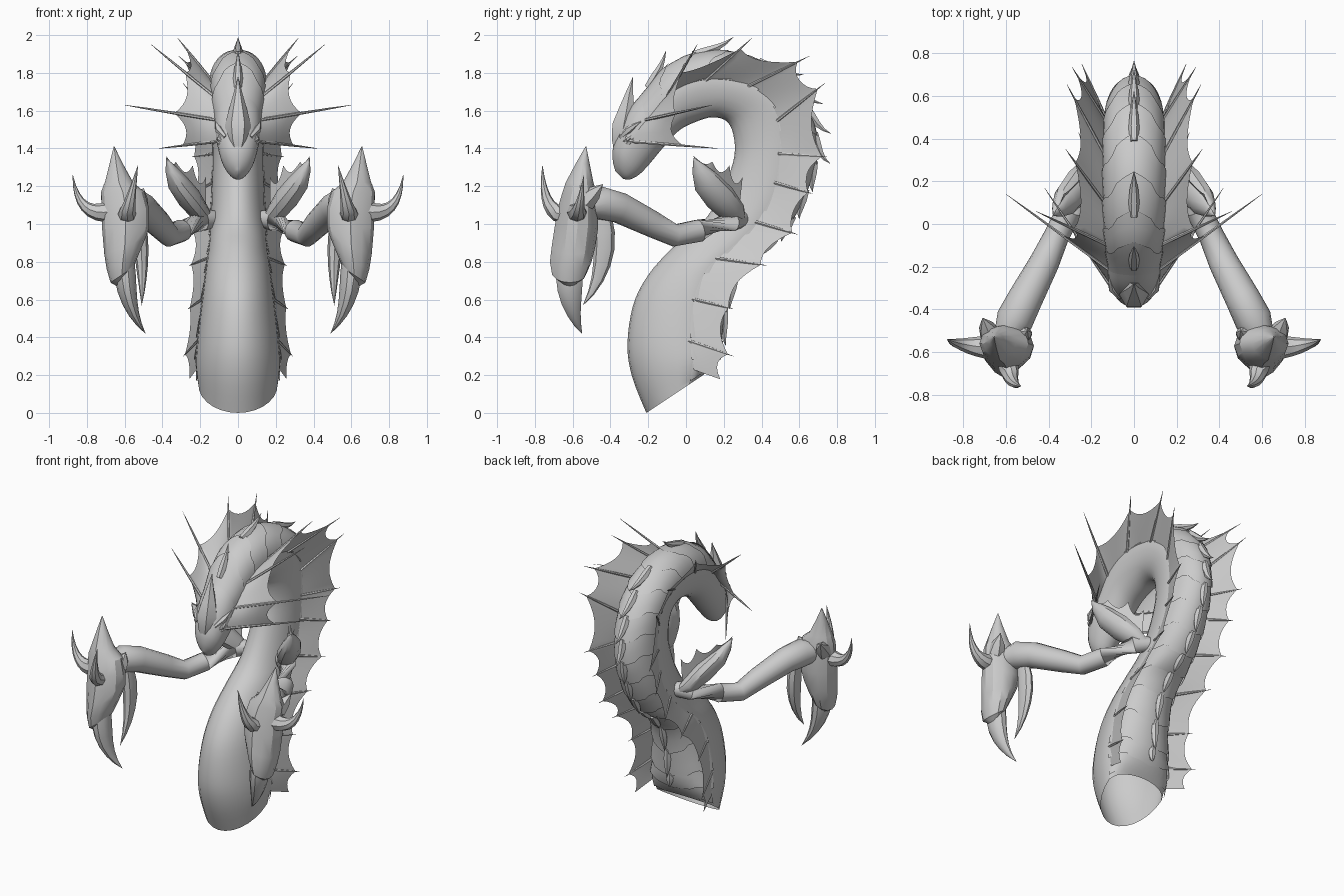
import bpy, bmesh, math
from mathutils import Vector as V

if "Cube" in bpy.data.objects:
    bpy.data.objects.remove(bpy.data.objects["Cube"])

mat = bpy.data.materials.new("stone_grey")
mat.diffuse_color = (0.6, 0.6, 0.6, 1)
mat.use_nodes = True
mat.node_tree.nodes["Principled BSDF"].inputs["Base Color"].default_value = mat.diffuse_color

# body stations: belly y,z / back y,z / half width / seam fraction
ST = [(-.21, 0, .09, .2, .21, .75), (-.285, .19, .16, .3, .225, .7), (-.31, .36, .19, .42, .215, .65),
      (-.28, .57, .23, .64, .19, .62), (-.2, .73, .32, .8, .17, .6), (-.07, .875, .45, .89, .155, .6),
      (.08, 1.0, .56, 1.02, .145, .6), (.18, 1.15, .64, 1.18, .14, .6), (.25, 1.33, .69, 1.35, .135, .54),
      (.255, 1.45, .68, 1.52, .135, .55), (.22, 1.54, .61, 1.68, .14, .6), (.14, 1.565, .47, 1.82, .145, .62),
      (.05, 1.54, .27, 1.91, .145, .6), (-.03, 1.5, .07, 1.91, .143, .6), (-.09, 1.44, -.1, 1.84, .135, .6),
      (-.15, 1.37, -.21, 1.72, .125, .6), (-.2, 1.31, -.31, 1.6, .118, .6), (-.25, 1.26, -.38, 1.44, .092, .6),
      (-.3, 1.235, -.39, 1.35, .055, .55), (-.335, 1.24, -.375, 1.28, .012, .5)]


def station(t):
    """Catmull-Rom blend of the station table."""
    t = max(0, min(len(ST) - 1.0001, t))
    i = int(t)
    u = t - i
    p = [ST[max(0, min(len(ST) - 1, i + k))] for k in (-1, 0, 1, 2)]
    return [.5 * (2 * b + (c - a) * u + (2 * a - 5 * b + 4 * c - d) * u * u + (3 * b - a - 3 * c + d) * u ** 3)
            for a, b, c, d in zip(*p)]


def skin(t, a, k=1.0):
    """Body surface point; angle 0 is the back ridge, 90 degrees the seam."""
    iy, iz, oy, oz, w, f = station(t)
    belly, back = V((0, iy, iz)), V((0, oy, oz))
    seam = belly.lerp(back, f)
    c = math.cos(a)
    arm = (back - seam) * c if c > 0 else (seam - belly) * c
    return seam + arm * k + V((w * math.sin(a) * k, 0, 0))


def make(name, verts, faces, angle=40):
    me = bpy.data.meshes.new(name)
    me.from_pydata([tuple(v) for v in verts], [], faces)
    bm = bmesh.new()
    bm.from_mesh(me)
    bmesh.ops.remove_doubles(bm, verts=bm.verts, dist=1e-5)
    bmesh.ops.recalc_face_normals(bm, faces=bm.faces)
    bm.to_mesh(me)
    bm.free()
    me.materials.append(mat)
    me.shade_smooth()
    me.set_sharp_from_angle(angle=math.radians(angle))
    ob = bpy.data.objects.new(name, me)
    bpy.context.collection.objects.link(ob)
    return ob


def loft(name, rings, closed=True, angle=40, caps=True):
    n = len(rings[0])
    verts = [p for r in rings for p in r]
    faces = [(i * n + j, i * n + (j + 1) % n, (i + 1) * n + (j + 1) % n, (i + 1) * n + j)
             for i in range(len(rings) - 1) for j in range(n if closed else n - 1)]
    if closed:
        faces.append(tuple(range((len(rings) - 1) * n, len(rings) * n)))
        if caps:
            faces.append(tuple(range(n)))
    return make(name, verts, faces, angle)


def tube(name, pts, radii, sides=8, flat=1.0, angle=40):
    """Tapered tube along points; flat squeezes it sideways."""
    pts = [V(p) for p in pts]
    rings = []
    for i, p in enumerate(pts):
        d = (pts[min(i + 1, len(pts) - 1)] - pts[max(i - 1, 0)]).normalized()
        ref = V((0, 1, 0)) if abs(d.y) < .8 else V((0, 0, 1))
        s = d.cross(ref).normalized()
        n = s.cross(d)
        r = max(radii[i], .0008)
        rings.append([p + s * r * flat * math.cos(a) + n * r * math.sin(a)
                      for a in (2 * math.pi * k / sides for k in range(sides))])
    return loft(name, rings, True, angle)


def curve(a, b, c, n=7):
    a, b, c = V(a), V(b), V(c)
    return [a * (1 - u) ** 2 + b * 2 * u * (1 - u) + c * u * u for u in (k / (n - 1) for k in range(n))]


def web(name, root, tips, reach, sag, n=8, m=4):
    """Scalloped membrane between ribs; root(i + u) gives the attached edge."""
    rows = []
    for i in range(len(tips) - 1):
        for k in range(n + (i == len(tips) - 2)):
            u = k / n
            ra, rb, r = root(i), root(i + 1), root(i + u)
            e = ra.lerp(tips[i], reach[i]).lerp(rb.lerp(tips[i + 1], reach[i + 1]), u)
            e = r.lerp(e, 1 - sag * 4 * u * (1 - u))
            rows.append([r.lerp(e, j / m) for j in range(m + 1)])
    return loft(name, rows, False, 60)


# body, neck and head as one tube, open at the base
N = 28
loft("body", [[skin(i / 4, 2 * math.pi * k / N, .97 if math.cos(2 * math.pi * k / N) > .05 else 1)
               for k in range(N)] for i in range(4 * (len(ST) - 1) + 1)], caps=False)

# overlapping back plates, every other one with a trailing spike
PL = 17
for p in range(PL):
    t1 = 15.3 - p * .88
    t0 = t1 - 1.0
    rows = []
    for u in (0, .35, .7, 1):
        row = []
        for k in range(-8, 9):
            a = math.radians(k * 11)
            t = t1 + (t0 - t1) * u - .4 * u * max(0, 1 - abs(k) / 6) + .12 * u * (abs(k) in (4, 5))
            row.append(skin(t, a, .975 + .065 * u))
        rows.append(row)
    loft("back_plate", rows, False)
    if t0 > 1 and (p % 2 == 0 or t0 < 11):
        a, b = skin(t1 - .35, 0, .97), skin(t0 - .1, 0, 1.0)
        out = (b - skin(t0, math.pi)).normalized()
        size = .07 if t0 > 8 else .03
        tube("back_spike", curve(a, b + out * .005, b + out * size + (b - a) * .3, 5),
             [.02, .026, .02, .01, 0], 6)

# forehead crest
tube("forehead_crest", [(0, -.36, 1.36), (0, -.345, 1.44), (0, -.33, 1.52), (0, -.315, 1.6), (0, -.3, 1.69),
                        (0, -.28, 1.78)], [.02, .056, .07, .05, .024, 0], 6, 1.0)

# rib roots (body parameter), tips and membrane reach, tail to cheek
RT = [.75, 1.9, 2.95, 4.4, 6, 7.3, 8.2, 9.4, 11.1, 12.5, 14, 15.3, 16.4]
TIP = [(.26, .19, .175), (.29, .25, .3), (.265, .25, .55), (.26, .43, .78), (.25, .59, .945), (.24, .67, 1.16),
       (.245, .75, 1.355), (.29, .735, 1.745), (.315, .655, 1.89), (.32, .35, 1.985), (.46, .06, 1.95),
       (.6, .14, 1.63), (.42, .17, 1.4)]
REACH = [.95, .88, .88, .88, .88, .88, .88, .85, .8, .75, .45, .45, .6]

for s, side in ((1, "right"), (-1, "left")):
    def m(*p):
        return V((p[0] * s, p[1], p[2]))

    def path(*ps):
        return [m(*p) for p in ps]

    # side fin and head frill
    def root(q):
        i = min(int(q), len(RT) - 2)
        return skin(RT[i] + (RT[i + 1] - RT[i]) * (q - i), s * math.pi / 2, .97)

    tips = path(*TIP)
    web("fin_membrane_" + side, root, tips, REACH, .2)
    for i in range(1, len(tips)):
        a = root(i)
        tube("fin_rib_" + side, [a, a.lerp(tips[i], .4), a.lerp(tips[i], .75), tips[i]], [.009, .008, .005, 0], 6)

    # brow spikes and eye
    tube("brow_" + side, path((.065, -.345, 1.46), (.1, -.3, 1.5), (.12, -.235, 1.545)), [.012, .022, 0], 6)
    tube("lower_brow_" + side, path((.07, -.34, 1.41), (.1, -.3, 1.43), (.12, -.255, 1.47)), [.008, .013, 0], 6)
    tube("eye_" + side, path((.08, -.335, 1.435), (.095, -.31, 1.45), (.107, -.275, 1.475)), [.004, .018, .004], 8)

    # shoulder guard with frilled edge
    tube("shoulder_guard_" + side,
         path((.14, .29, 1.01), (.2, .25, 1.06), (.26, .18, 1.14), (.32, .11, 1.22), (.355, .07, 1.29), (.38, .04, 1.35)),
         [.03, .07, .085, .075, .042, 0], 10, .75)
    edge = path((.37, .05, 1.32), (.32, .12, 1.24), (.25, .2, 1.15), (.17, .28, 1.06))
    ftips = path((.38, .04, 1.36), (.33, .14, 1.33), (.24, .23, 1.31), (.17, .3, 1.25))
    web("shoulder_frill_" + side, lambda q: edge[min(int(q), 2)].lerp(edge[min(int(q), 2) + 1], q - min(int(q), 2)),
        ftips, [1] * 4, .35)

    # arm
    tube("arm_" + side, path((.09, .31, 1.03), (.2, .24, 1.02), (.3, .07, .965), (.365, -.06, .94),
                             (.42, -.18, 1.0), (.51, -.35, 1.085), (.56, -.45, 1.11), (.6, -.53, 1.1)),
         [.04, .06, .06, .06, .07, .082, .088, .06], 14)

    # hand shell: z, centre x, centre y, half sizes
    rings = []
    for z, cx, cy, rx, ry in ((1.41, .656, -.53, .002, .002), (1.32, .645, -.545, .035, .035),
                              (1.22, .63, -.56, .075, .07), (1.17, .61, -.56, .115, .085), (1.08, .595, -.57, .125, .1),
                              (.98, .595, -.575, .125, .11), (.88, .6, -.59, .108, .11), (.8, .61, -.605, .085, .105),
                              (.73, .615, -.615, .06, .085), (.71, .61, -.615, .03, .05)):
        rings.append([m(cx + rx * math.cos(a), cy + ry * math.sin(a) * (1.1 if k == 9 else 1),
                        z - .04 * math.cos(a) * (.7 < z < .9))
                      for k, a in enumerate(math.pi * k / 6 for k in range(12))])
    loft("hand_shell_" + side, rings, True, 30)

    # pointed corners of the shell
    for x, y, z, tx, ty, tz in ((.53, -.52, 1.1, .5, -.5, 1.19), (.67, -.53, 1.12, .71, -.44, 1.21)):
        tube("shell_corner_" + side, path((x, y, z), ((x + tx) / 2, (y + ty) / 2, (z + tz) / 2), (tx, ty, tz)),
             [.055, .04, 0], 6)

    # talons and horns of the hand
    tube("long_talon_" + side, curve(m(.6, -.615, .8), m(.6, -.63, .56), m(.49, -.55, .42)),
         [.07, .075, .068, .055, .038, .02, 0], 10, .75)
    tube("thumb_talon_" + side, curve(m(.525, -.44, 1.05), m(.5, -.4, .76), m(.51, -.545, .57)),
         [.045, .055, .055, .046, .033, .018, 0], 8, .7)
    tube("outer_horn_" + side, curve(m(.66, -.58, 1.07), m(.85, -.57, 1.02), m(.875, -.54, 1.26), 9),
         [.055, .052, .045, .037, .029, .022, .015, .008, 0], 8)
    tube("front_horn_" + side, curve(m(.59, -.62, 1.05), m(.59, -.76, 1.03), m(.53, -.76, 1.31), 9),
         [.05, .05, .046, .04, .033, .026, .018, .01, 0], 8)
